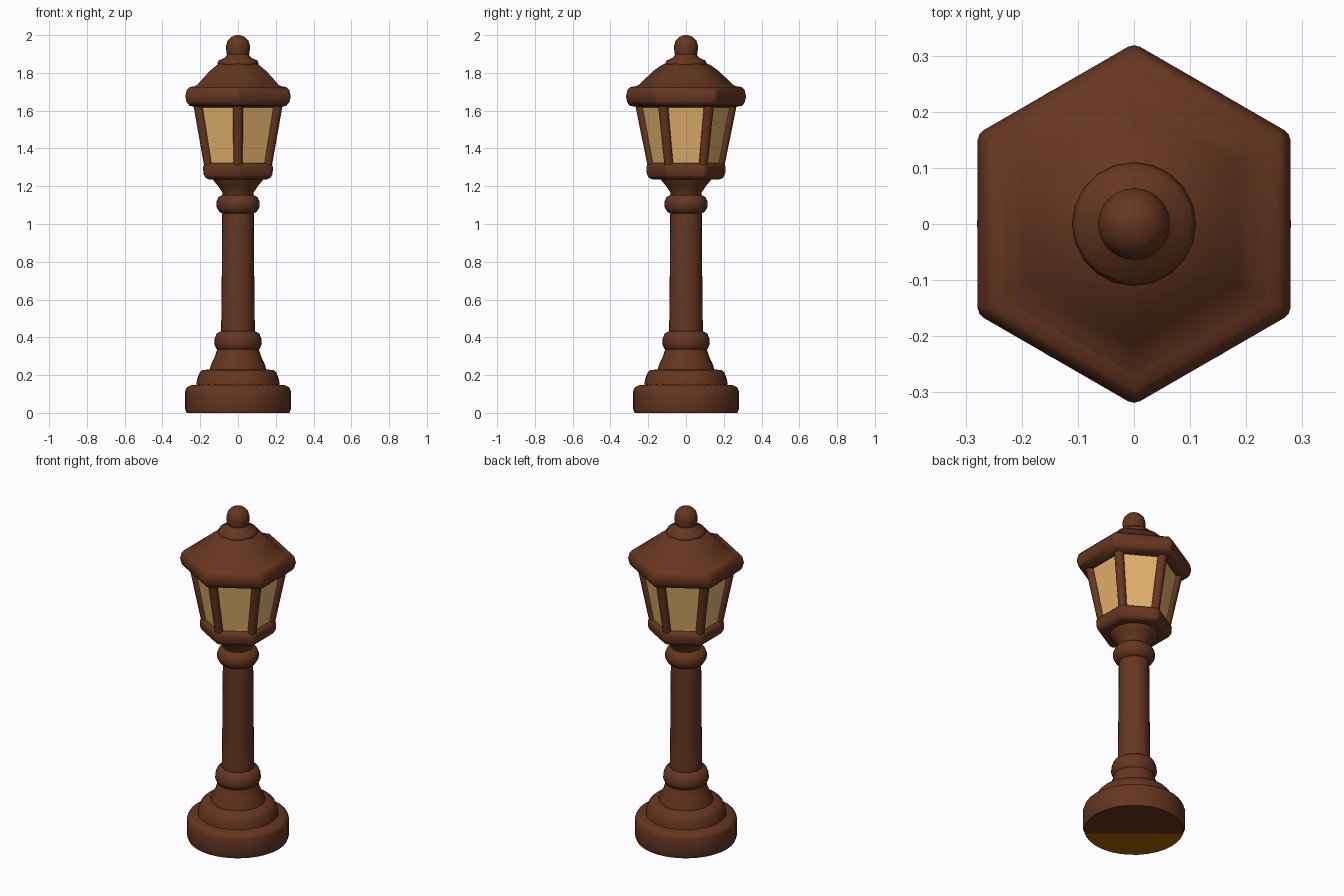
import bpy, bmesh
from math import sin, cos, pi, radians
from mathutils import Vector

cube = bpy.data.objects.get("Cube")
if cube:
    bpy.data.objects.remove(cube, do_unlink=True)


def material(name, rgb):
    m = bpy.data.materials.new(name)
    m.use_nodes = True
    m.diffuse_color = (*rgb, 1)
    m.node_tree.nodes["Principled BSDF"].inputs["Base Color"].default_value = (*rgb, 1)
    return m


BROWN = material("brown_iron", (0.133, 0.037, 0.0145))
GLASS = material("amber_glass", (0.78, 0.455, 0.15))
OCHRE = material("ochre_underside", (0.40, 0.12, 0.001))


def finish(name, bm, mats, angle=35):
    bmesh.ops.recalc_face_normals(bm, faces=bm.faces)
    mesh = bpy.data.meshes.new(name)
    bm.to_mesh(mesh)
    bm.free()
    for m in mats:
        mesh.materials.append(m)
    ob = bpy.data.objects.new(name, mesh)
    bpy.context.collection.objects.link(ob)
    bpy.ops.object.select_all(action="DESELECT")
    ob.select_set(True)
    bpy.context.view_layer.objects.active = ob
    bpy.ops.object.shade_smooth_by_angle(angle=radians(angle))
    return ob


def loft(profile, sides):
    """Closed solid from (radius, height) pairs, with a corner on the front."""
    bm = bmesh.new()
    rings = []
    for r, z in profile:
        angles = [2 * pi * i / sides - pi / 2 for i in range(sides)]
        rings.append([bm.verts.new((r * cos(a), r * sin(a), z)) for a in angles])
    for a, b in zip(rings, rings[1:]):
        for i in range(sides):
            j = (i + 1) % sides
            bm.faces.new((a[i], a[j], b[j], b[i]))
    bm.faces.new(rings[0][::-1])
    bm.faces.new(rings[-1])
    return bm


def turned(name, profile, sides=28):
    return finish(name, loft(profile, sides), [BROWN], 50)


def hex_rim(name, profile):
    ob = finish(name, loft(profile, 6), [BROWN], 40)
    mod = ob.modifiers.new("soft_edges", "BEVEL")
    mod.width = 0.012
    mod.segments = 2
    mod.limit_method = "ANGLE"
    mod.angle_limit = radians(50)


# Round foot with a partly ochre underside
bm = loft([(0.272, 0), (0.28, 0.02), (0.28, 0.115), (0.272, 0.135), (0.25, 0.146),
           (0.21, 0.15)], 32)
bottom = min(bm.faces, key=lambda f: f.calc_center_median().z)
split = Vector((-0.64, -0.77, 0)).normalized()
bmesh.ops.bisect_plane(bm, geom=[bottom, *bottom.edges, *bottom.verts],
                       plane_co=split * 0.04, plane_no=split)
for f in bm.faces:
    c = f.calc_center_median()
    f.material_index = int(c.z < 0.001 and c.dot(split) > 0.04)
finish("foot", bm, [BROWN, OCHRE], 50)

# Stepped plinth, flare and column
turned("plinth", [(0.222, 0.14), (0.217, 0.175), (0.205, 0.21), (0.19, 0.226), (0.14, 0.232)])
turned("lower_flare", [(0.15, 0.225), (0.145, 0.25), (0.122, 0.30), (0.108, 0.345),
                       (0.105, 0.37)])
turned("lower_ring", [(0.095, 0.325), (0.115, 0.34), (0.126, 0.365), (0.123, 0.395),
                      (0.113, 0.42), (0.085, 0.435)])
turned("column", [(0.09, 0.40), (0.087, 0.6), (0.083, 1.1)])
turned("upper_ring", [(0.08, 1.053), (0.1, 1.066), (0.114, 1.09), (0.115, 1.115),
                      (0.103, 1.143), (0.08, 1.155)])
turned("upper_flare", [(0.078, 1.13), (0.082, 1.165), (0.105, 1.2), (0.13, 1.23),
                       (0.14, 1.26)])

# Lantern: lower rim, glass body and corner posts
hex_rim("lower_rim", [(0.17, 1.235), (0.199, 1.242), (0.211, 1.265), (0.214, 1.3),
                      (0.207, 1.318), (0.17, 1.326)])
finish("glass_panes", loft([(0.184, 1.3), (0.25, 1.65)], 6), [GLASS], 20)
for i in range(6):
    a = i * pi / 3 - pi / 2
    bm = loft([(0.024, 0), (0.027, 0.36)], 12)
    for v in bm.verts:
        reach = 0.176 + 0.07 * v.co.z / 0.36
        v.co += Vector((reach * cos(a), reach * sin(a), 1.29))
    finish(f"corner_post_{i + 1}", bm, [BROWN], 50)

# Roof: rolled eave, domed hexagonal cap, collar and finial
hex_rim("eave", [(0.25, 1.618), (0.296, 1.626), (0.314, 1.645), (0.322, 1.675),
                 (0.314, 1.708), (0.296, 1.725), (0.24, 1.732)])
roof = loft([(0.285, 1.722), (0.25, 1.736), (0.212, 1.773), (0.172, 1.811),
             (0.13, 1.841), (0.09, 1.858)], 6)
finish("roof", roof, [BROWN], 70)
turned("roof_collar", [(0.1, 1.825), (0.11, 1.85), (0.102, 1.866), (0.07, 1.88),
                       (0.055, 1.9)], 20)
turned("finial", [(0.05, 1.875), (0.061, 1.905), (0.064, 1.94), (0.056, 1.97),
                  (0.037, 1.99), (0.012, 2.0)], 20)
